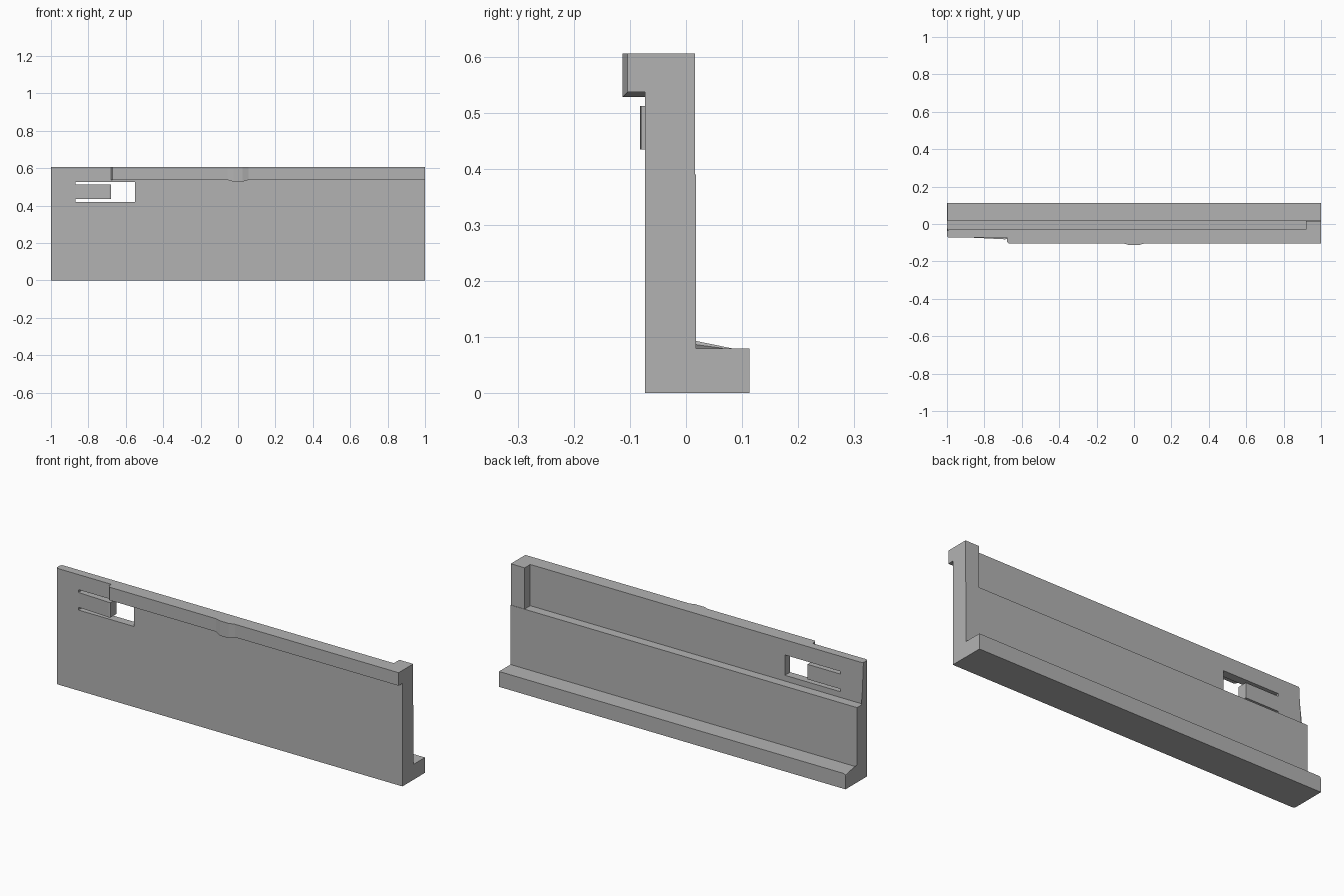
import bpy, bmesh

if "Cube" in bpy.data.objects:
    bpy.data.objects.remove(bpy.data.objects["Cube"])

grey = bpy.data.materials.new("plain_grey")
grey.diffuse_color = (0.45, 0.45, 0.45, 1)
grey.use_nodes = True
grey.node_tree.nodes["Principled BSDF"].inputs["Base Color"].default_value = grey.diffuse_color


def loft(name, sections, bevel=None):
    """Join matching closed (x, y, z) sections into a capped solid."""
    bm = bmesh.new()
    rings = [[bm.verts.new(p) for p in s] for s in sections]
    n = len(rings[0])
    for a, b in zip(rings, rings[1:]):
        for i in range(n):
            j = (i + 1) % n
            bm.faces.new((a[i], a[j], b[j], b[i]))
    bm.faces.new(rings[0])
    bm.faces.new(rings[-1])
    if bevel:
        edges = [e for e in bm.edges if bevel(*e.verts)]
        bmesh.ops.bevel(bm, geom=edges, offset=0.013, segments=3,
                        profile=0.5, affect='EDGES')
    bmesh.ops.recalc_face_normals(bm, faces=bm.faces)
    me = bpy.data.meshes.new(name)
    bm.to_mesh(me)
    bm.free()
    ob = bpy.data.objects.new(name, me)
    bpy.context.collection.objects.link(ob)
    me.materials.append(grey)
    return ob


def box(name, x0, x1, y0, y1, z0, z1):
    return loft(name, [[(x, y0, z0), (x, y1, z0), (x, y1, z1), (x, y0, z1)]
                       for x in (x0, x1)])


def combine(target, other, operation):
    m = target.modifiers.new(operation.title(), 'BOOLEAN')
    m.operation, m.object, m.solver = operation, other, 'EXACT'
    bpy.context.view_layer.objects.active = target
    bpy.ops.object.modifier_apply(modifier=m.name)
    bpy.data.objects.remove(other)


FRONT, BACK, THIN, TOP, LEDGE = -0.073, 0.018, -0.03, 0.605, 0.39

# Wall panel with foot and thin upper half; left end edges are rounded
profile = [(FRONT, 0), (0.113, 0), (0.113, 0.08), (BACK, 0.08),
           (BACK, LEDGE), (THIN, LEDGE), (THIN, TOP), (FRONT, TOP)]


def rounded(a, b):
    a, b = a.co, b.co
    if a.x > -0.99 or b.x > -0.99:
        return False
    front_edge = max(a.y, b.y) < FRONT + 0.001
    upper_back = abs(a.y - THIN) + abs(b.y - THIN) < 0.001
    foot_top = abs(a.z - 0.08) + abs(b.z - 0.08) < 0.001
    return front_edge or upper_back or foot_top


panel = loft("panel", [[(x, y, z) for y, z in profile] for x in (-1, 1)], rounded)

# Full-thickness block at the right end
combine(panel, box("end_block", 0.92, 1, -0.05, 0.016, 0.37, TOP), 'UNION')

# Window with two slots that free the latch tongue
combine(panel, box("window", -0.68, -0.55, -0.2, 0.2, 0.42, 0.526), 'DIFFERENCE')
for z0, z1 in ((0.42, 0.434), (0.512, 0.526)):
    combine(panel, box("slot", -0.87, -0.67, -0.2, 0.2, z0, z1), 'DIFFERENCE')

# Front lip along the top, chamfered at its left end, with a small centre bump
lip_path = [(-0.68, -0.094, 0.537), (-0.67, -0.104, 0.537),
            (-0.055, -0.104, 0.537), (-0.025, -0.113, 0.528),
            (0.025, -0.113, 0.528), (0.055, -0.104, 0.537), (1, -0.104, 0.537)]
lip = loft("top_lip", [[(x, y, z), (x, -0.05, z), (x, -0.05, TOP), (x, y, TOP)]
                       for x, y, z in lip_path])
combine(panel, lip, 'UNION')

# Raised wedge on the latch tongue
loft("latch_wedge", [[(x, y, 0.434), (x, -0.06, 0.434), (x, -0.06, 0.512), (x, y, 0.512)]
                     for x, y in ((-0.865, FRONT), (-0.69, -0.082), (-0.68, -0.08))])
